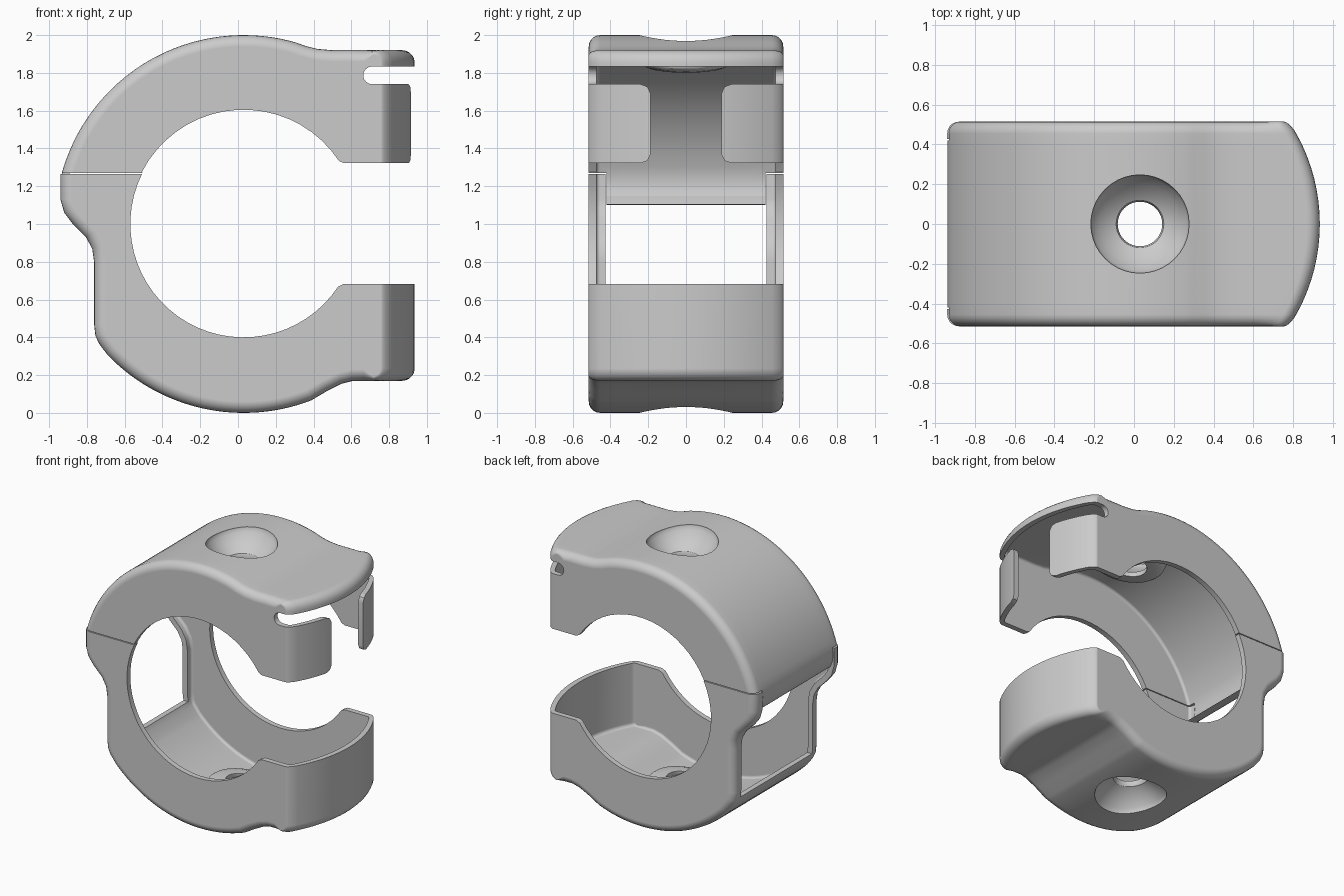
import bpy, bmesh, math

if "Cube" in bpy.data.objects:
    bpy.data.objects.remove(bpy.data.objects["Cube"])

CX, CZ = 0.03, 1.0          # centre of the pipe hole
HALF, FILLET, SHEET, END = 0.515, 0.06, 0.04, 0.935
CORNER = 0.065              # rounding at the end of each half
XC = END - CORNER


def arc(r, a0, a1, n, cx=CX, cz=CZ):
    return [(cx + r * math.cos(math.radians(a0 + (a1 - a0) * i / n)),
             cz + r * math.sin(math.radians(a0 + (a1 - a0) * i / n))) for i in range(n + 1)]


def to_object(name, bm):
    bmesh.ops.recalc_face_normals(bm, faces=bm.faces)
    me = bpy.data.meshes.new(name)
    bm.to_mesh(me)
    bm.free()
    ob = bpy.data.objects.new(name, me)
    bpy.context.collection.objects.link(ob)
    return ob


def prism(pts, axis, a, b):
    """Extrude a closed 2D outline along y (x,z points) or along x (y,z points)."""
    bm = bmesh.new()
    place = (lambda p, t: (p[0], t, p[1])) if axis == 'Y' else (lambda p, t: (t, p[0], p[1]))
    rings = [[bm.verts.new(place(p, t)) for p in pts] for t in (a, b)]
    n = len(pts)
    for i in range(n):
        j = (i + 1) % n
        bm.faces.new((rings[0][i], rings[0][j], rings[1][j], rings[1][i]))
    for r in rings:
        bm.faces.new(r)
    return to_object("cutter", bm)


def box(x0, x1, y0, y1, z0, z1):
    return prism([(x0, z0), (x1, z0), (x1, z1), (x0, z1)], 'Y', y0, y1)


def lathe(profile, flip, n=40):
    """Revolve (r, z) around the screw axis, bent to follow the curved band."""
    bm = bmesh.new()
    rings = []
    for r, z in profile:
        ring = []
        for i in range(n if r else 1):
            t = 2 * math.pi * i / n
            x = r * math.cos(t)
            h = z + math.sqrt(1 - x * x) - 1
            ring.append(bm.verts.new((CX + x, r * math.sin(t), 2 - h if flip else h)))
        rings.append(ring)
    for p, q in zip(rings, rings[1:]):
        for i in range(n):
            j = (i + 1) % n
            if len(p) == 1:
                bm.faces.new((p[0], q[i], q[j]))
            elif len(q) == 1:
                bm.faces.new((p[i], q[0], p[j]))
            else:
                bm.faces.new((p[i], q[i], q[j], p[j]))
    return to_object("dimple", bm)


def extend(a, b, dist):
    l = math.dist(a, b)
    return (a[0] + (a[0] - b[0]) * dist / l, a[1] + (a[1] - b[1]) * dist / l)


def block(name, path, t):
    """Solid swept across y, inset by t, with filleted sides and a bowed end."""
    if t:
        path = [extend(path[0], path[1], .12)] + path + [extend(path[-1], path[-2], .12)]
    nrm = []
    for i in range(len(path)):
        a, b = path[max(i - 1, 0)], path[min(i + 1, len(path) - 1)]
        l = math.dist(a, b)
        nrm.append(((a[1] - b[1]) / l, (b[0] - a[0]) / l))
    flat, f = HALF - FILLET, FILLET - t
    side = [(flat + f * math.sin(math.radians(a)), f * (1 - math.cos(math.radians(a))))
            for a in (18, 36, 54, 72, 90)]
    mid = [(flat * i / 8, 0) for i in range(-8, 9)]
    bm = bmesh.new()
    rows = []
    for y, d in [(-y, d) for y, d in reversed(side)] + mid + side:
        back = END - math.sqrt(END ** 2 - y * y)     # how far the bowed end falls back here
        row = []
        for (x, z), (nx, nz) in zip(path, nrm):
            inset = t + d * (0.4 if x > XC - 0.01 else 1)
            shift = back * min(max((x - 0.6) / (XC - 0.6), 0), 1)
            row.append(bm.verts.new((x - nx * inset - shift, y, z - nz * inset)))
        rows.append(row)
    n = len(path)
    for p, q in zip(rows, rows[1:]):
        for i in range(n):
            j = (i + 1) % n
            bm.faces.new((p[i], p[j], q[j], q[i]))
    bm.faces.new(rows[0])
    bm.faces.new(rows[-1])
    return to_object(name, bm)


def activate(ob):
    bpy.ops.object.select_all(action='DESELECT')
    bpy.context.view_layer.objects.active = ob
    ob.select_set(True)


def boolean(ob, other, op='DIFFERENCE'):
    m = ob.modifiers.new("cut", 'BOOLEAN')
    m.operation, m.solver, m.object = op, 'MANIFOLD', other
    activate(ob)
    bpy.ops.object.modifier_apply(modifier=m.name)
    bpy.data.objects.remove(other)


def shell(name, path, flip):
    """Hollow sheet tray with a pressed screw dimple."""
    ob = block(name, path, 0)
    boolean(ob, block("hollow", path, SHEET))
    boolean(ob, lathe([(0, 1.98), (.2, 1.98), (.28, 1.98), (.265, 1.92), (.235, 1.85),
                       (.21, 1.828), (.17, 1.815), (0, 1.815)], flip), 'UNION')
    boolean(ob, lathe([(0, 2.2), (.253, 2.2), (.247, 1.99), (.236, 1.965), (.2, 1.915), (.15, 1.872),
                       (.12, 1.853), (.112, 1.835), (.112, 1.7), (0, 1.7)], flip))
    return ob


def finish(ob):
    activate(ob)
    bpy.ops.object.shade_smooth_by_angle(angle=math.radians(30))
    ob.modifiers.new("normals", 'WEIGHTED_NORMAL').keep_sharp = True


# Upper half: tongue, big arc, shoulder, bowed lip
upper = shell("upper_clamp_half",
              [(-.885, 1.10), (-.915, 1.125), (-.932, 1.17), (-.938, 1.22)]
              + arc(1.0, 164, 74.3, 36)
              + [(.36, 1.942), (.42, 1.927), (.5, 1.92), (.6, 1.92), (.75, 1.92)]
              + arc(CORNER, 90, 0, 5, XC, 1.92 - CORNER) + [(END, 1.2)], False)
# pipe opening and lower trim
boolean(upper, prism([(-.506, .9), (-.506, 1.271)] + arc(.605, 153, 33.5, 18)
                     + [(.56, 1.322), (1.2, 1.322), (1.2, .9)], 'Y', -.8, .8))
# trim the side walls beside the tongue
for s in (-1, 1):
    boolean(upper, box(-1.2, -.45, min(s * .42, s * .8), max(s * .42, s * .8), .85, 1.271))
# slot under the lip, and the gap between the two wrapped tabs
boolean(upper, prism([(1.2, 1.74)] + arc(.047, 270, 90, 8, .71, 1.787) + [(1.2, 1.834)], 'Y', -.8, .8))
half = [(.24, 1.78), (.24, 1.74), (.205, 1.727), (.187, 1.69), (.187, 1.37), (.205, 1.335), (.24, 1.322), (.24, 1.2)]
boolean(upper, prism(half + [(-y, z) for y, z in reversed(half)], 'X', .7, 1.2))
finish(upper)

# Lower half: bowed end wall, bottom arc, flat back, hinge bulge
lower = shell("lower_clamp_half",
              [(END, 1.5)] + arc(CORNER, 0, -90, 5, XC, .17 + CORNER)
              + [(.75, .17), (.61, .17), (.55, .155), (.47, .115)]
              + arc(1.0, -69, -136, 30)
              + [(-.735, .365), (-.755, .41), (-.762, .47), (-.762, .8), (-.772, .87), (-.805, .93),
                 (-.875, 1.0), (-.92, 1.06), (-.94, 1.13), (-.94, 1.5)], True)
# pipe opening and upper trim
boolean(lower, prism([(-1.2, 1.265)] + arc(.6, 153.8, 326.5, 30)
                     + [(.56, .683), (1.2, .683), (1.2, 1.7), (-1.2, 1.7)], 'Y', -.8, .8))
# window in the back for the tongue
boolean(lower, box(-1.2, -.6, -.427, .427, .42, 1.6))
finish(lower)
